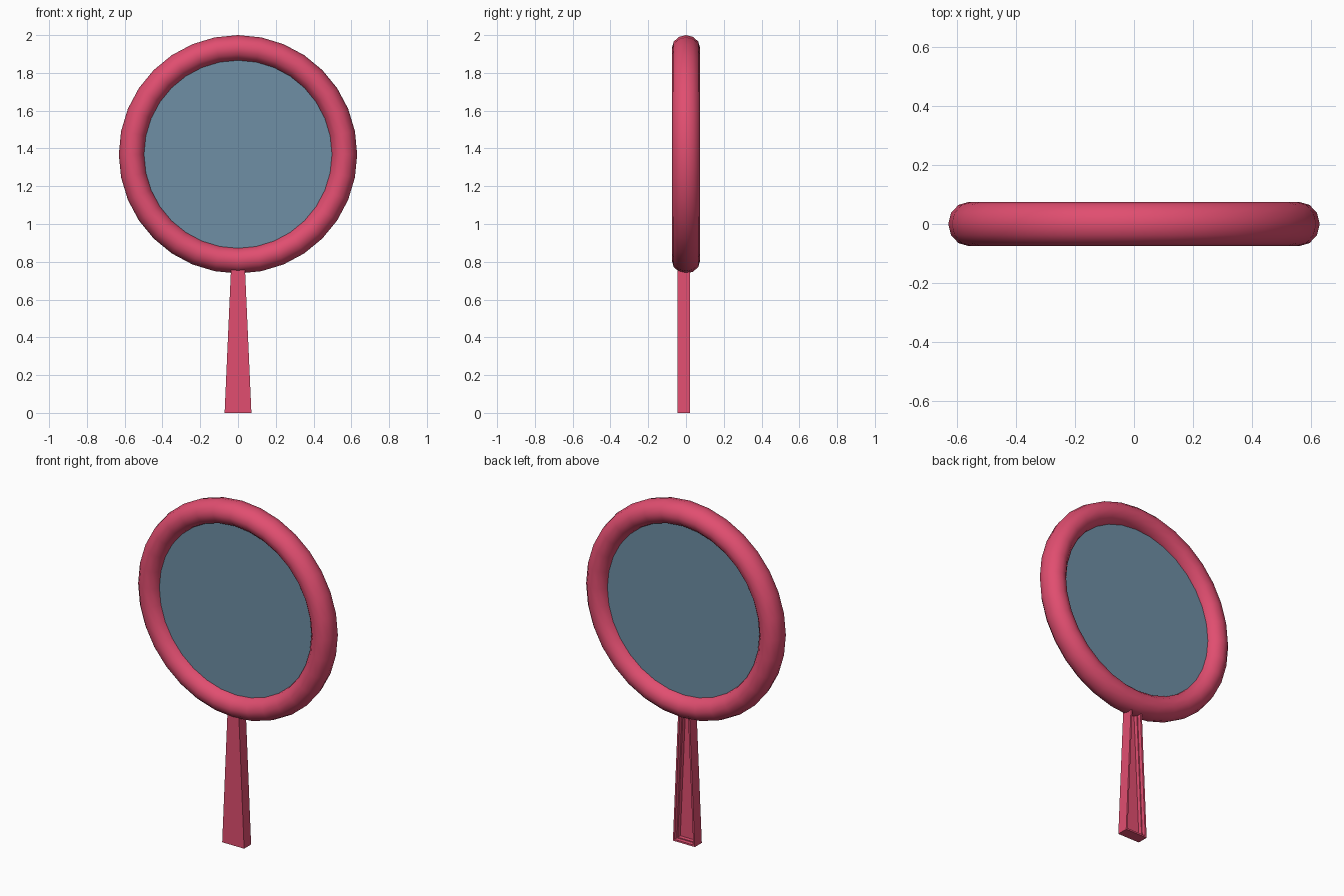
import bpy, bmesh, math

if "Cube" in bpy.data.objects:
    bpy.data.objects.remove(bpy.data.objects["Cube"])


def material(name, rgb):
    m = bpy.data.materials.new(name)
    m.diffuse_color = (*rgb, 1.0)
    m.use_nodes = True
    m.node_tree.nodes["Principled BSDF"].inputs["Base Color"].default_value = m.diffuse_color
    return m


PINK = material("pink_plastic", (0.75, 0.076, 0.162))
GLASS = material("blue_grey_mirror", (0.156, 0.275, 0.376))
CENTRE = (0, 0, 1.369)

# round frame
bpy.ops.mesh.primitive_torus_add(major_segments=32, minor_segments=12,
                                 major_radius=0.562, minor_radius=0.069,
                                 location=CENTRE, rotation=(math.pi / 2, 0, 0))
frame = bpy.context.object
frame.name = "round_frame"
frame.scale.z = 0.075 / 0.069
frame.data.materials.append(PINK)
bpy.ops.object.shade_smooth()

# mirror disc, seen from both sides
bpy.ops.mesh.primitive_cylinder_add(vertices=32, radius=0.525, depth=0.036,
                                    location=CENTRE, rotation=(math.pi / 2, 0, 0))
disc = bpy.context.object
disc.name = "mirror_disc"
disc.data.materials.append(GLASS)

# tapered handle with a stepped hollow in the back
FRONT, BACK, TOP = -0.045, 0.02, 0.765
bm = bmesh.new()
outline = [(-0.071, 0), (0.071, 0), (0.037, TOP), (-0.037, TOP)]
front = [bm.verts.new((x, FRONT, z)) for x, z in outline]
back = [bm.verts.new((x, BACK, z)) for x, z in outline]
bm.faces.new(front)
back_face = bm.faces.new(back[::-1])
for i in range(4):
    j = (i + 1) % 4
    bm.faces.new((front[j], front[i], back[i], back[j]))
bmesh.ops.recalc_face_normals(bm, faces=bm.faces)
for rim, drop in ((0.014, 0.022), (0.008, 0.022)):
    bmesh.ops.inset_individual(bm, faces=[back_face], thickness=rim)
    bmesh.ops.inset_individual(bm, faces=[back_face], thickness=0.001, depth=-drop)
mesh = bpy.data.meshes.new("handle")
bm.to_mesh(mesh)
bm.free()
mesh.materials.append(PINK)
handle = bpy.data.objects.new("handle", mesh)
bpy.context.collection.objects.link(handle)
